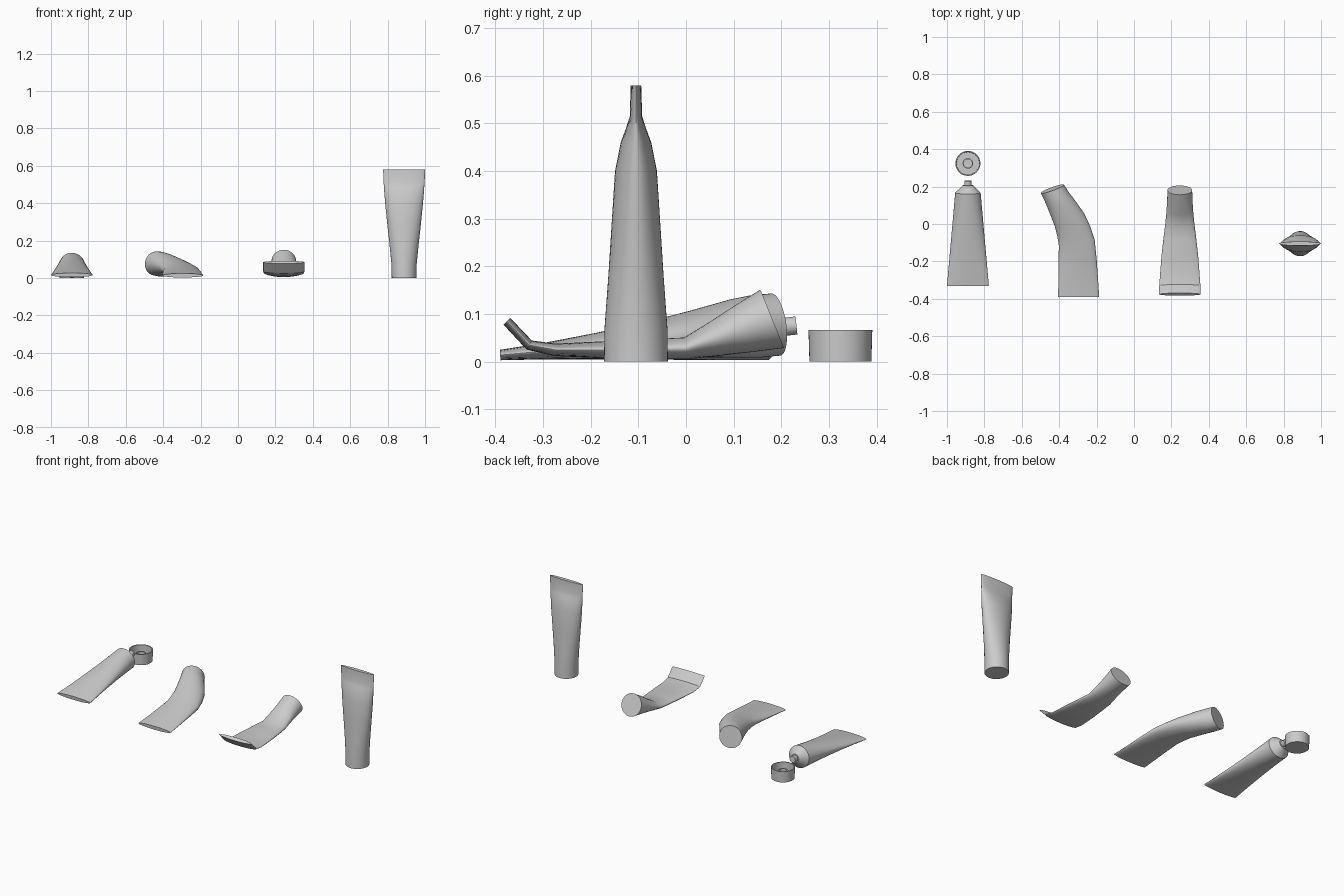
import bpy, bmesh, math
from mathutils import Matrix, Vector

SEG = 48
R = 0.066          # round end radius
W = 0.112          # crimped seam half width


def loft(name, rings):
    """Skin elliptical rings: (x, y, z, half width, half depth, yaw, pitch); axis runs along +y."""
    bm = bmesh.new()
    loops = []
    for x, y, z, w, d, yaw, pitch in rings:
        rot = Matrix.Rotation(math.radians(yaw), 3, 'Z') @ Matrix.Rotation(math.radians(pitch), 3, 'X')
        loops.append([bm.verts.new(Vector((x, y, z)) + rot @ Vector((w * math.cos(a), 0, d * math.sin(a))))
                      for a in (2 * math.pi * i / SEG for i in range(SEG))])
    for a, b in zip(loops, loops[1:]):
        for i in range(SEG):
            j = (i + 1) % SEG
            bm.faces.new((a[i], a[j], b[j], b[i]))
    bm.faces.new(loops[0])
    bm.faces.new(loops[-1])
    bmesh.ops.recalc_face_normals(bm, faces=bm.faces)
    me = bpy.data.meshes.new(name)
    bm.to_mesh(me)
    bm.free()
    ob = bpy.data.objects.new(name, me)
    bpy.context.collection.objects.link(ob)
    bpy.ops.object.select_all(action='DESELECT')
    ob.select_set(True)
    bpy.context.view_layer.objects.active = ob
    bpy.ops.object.shade_smooth_by_angle(angle=math.radians(30))
    return ob


# open tube lying straight: seam to shoulder, then neck along the same tilted axis
tilt = 6.1
start = Vector((-0.888, -0.33, 0.016))
axis = Vector((0, math.cos(math.radians(tilt)), math.sin(math.radians(tilt))))


def on_axis(t, w, d):
    p = start + axis * t
    return (p.x, p.y, p.z, w, d, 0, tilt)


body = [on_axis(0.5 * k / 10, W + (R + 0.002 - W) * k / 10, 0.011 + (R - 0.011) * k / 10) for k in range(11)]
loft("open_tube_body", body + [on_axis(0.54, 0.026, 0.026)])
loft("open_tube_nozzle", [on_axis(0.535, 0.019, 0.019), on_axis(0.565, 0.019, 0.019)])

# removed cap, hollow with an inner collar
profile = [(0.065, 0.0), (0.067, 0.067), (0.061, 0.067), (0.060, 0.01), (0.028, 0.01),
           (0.028, 0.045), (0.022, 0.045), (0.022, 0.01)]
loft("loose_cap", [(-0.888, 0.324, z, r, r, 0, 90) for r, z in profile])

# tube bent sideways
loft("side_bent_tube", [
    (-0.296, -0.390, 0.014, 0.110, 0.011, 0, 4),
    (-0.298, -0.300, 0.022, 0.106, 0.017, 0, 5),
    (-0.301, -0.200, 0.032, 0.102, 0.026, 2, 6),
    (-0.306, -0.100, 0.042, 0.097, 0.036, 8, 7),
    (-0.322, -0.040, 0.050, 0.092, 0.043, 18, 8),
    (-0.344, 0.020, 0.058, 0.086, 0.050, 25, 8),
    (-0.390, 0.105, 0.070, 0.074, 0.062, 26, 8),
    (-0.413, 0.145, 0.074, 0.068, R, 24, 8),
    (-0.436, 0.188, 0.078, R, R, 20, 8),
])

# squeezed tube with a curled seam and a raised capped end
loft("curled_tube", [
    (0.245, -0.376, 0.085, 0.110, 0.010, 0, -45),
    (0.245, -0.329, 0.035, 0.110, 0.011, 0, -30),
    (0.245, -0.275, 0.025, 0.106, 0.013, 0, -6),
    (0.245, -0.170, 0.025, 0.098, 0.018, 0, 0),
    (0.245, -0.080, 0.026, 0.088, 0.021, 0, 2),
    (0.245, 0.000, 0.028, 0.078, 0.023, 0, 10),
    (0.245, 0.060, 0.048, 0.072, 0.037, 0, 17),
    (0.245, 0.120, 0.069, 0.068, 0.052, 0, 20),
    (0.245, 0.181, 0.090, R, R, 0, 22),
])

# standing tube, seam on top and capped end on the floor
stand = [(0.580, W, 0.011), (0.515, 0.110, 0.013), (0.490, 0.108, 0.021), (0.460, 0.106, 0.032),
         (0.400, 0.101, 0.044), (0.290, 0.090, 0.051), (0.180, 0.078, 0.058), (0.070, 0.067, R),
         (0.0, R, 0.067)]
loft("standing_tube", [(0.888, -0.105, z, w, d, 0, -90) for z, w, d in stand])
